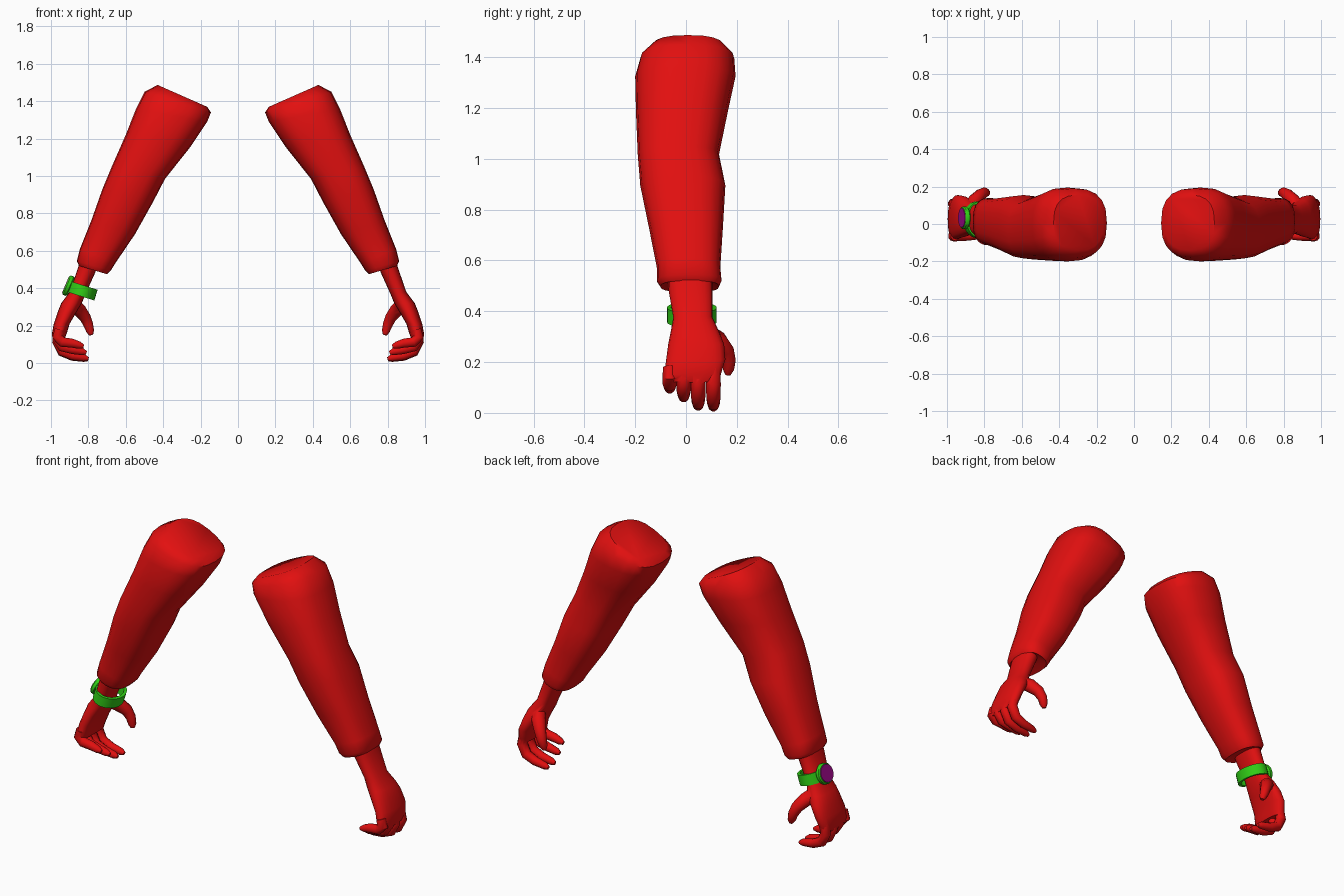
import bpy, bmesh, math
from mathutils import Vector

if "Cube" in bpy.data.objects:
    bpy.data.objects.remove(bpy.data.objects["Cube"])


def material(name, rgb):
    m = bpy.data.materials.new(name)
    m.diffuse_color = (*rgb, 1)
    m.use_nodes = True
    m.node_tree.nodes["Principled BSDF"].inputs["Base Color"].default_value = m.diffuse_color
    return m


RED = material("red", (0.76, 0.005, 0.005))
GREEN = material("green", (0.03, 0.62, 0.008))
PURPLE = material("purple", (0.35, 0.003, 0.26))


def loft(name, rings, mat, angle=45, closed=False):
    """Skin a list of equal-length point rings into one object."""
    bm = bmesh.new()
    vs = [[bm.verts.new(p) for p in r] for r in rings]
    n = len(rings[0])
    pairs = list(zip(vs, vs[1:]))
    if closed:
        pairs.append((vs[-1], vs[0]))
    for a, b in pairs:
        for i in range(n):
            j = (i + 1) % n
            bm.faces.new((a[i], a[j], b[j], b[i]))
    if not closed:
        bm.faces.new(vs[0])
        bm.faces.new(vs[-1])
    bmesh.ops.recalc_face_normals(bm, faces=bm.faces)
    me = bpy.data.meshes.new(name)
    bm.to_mesh(me)
    bm.free()
    ob = bpy.data.objects.new(name, me)
    bpy.context.collection.objects.link(ob)
    me.materials.append(mat)
    smooth(ob, angle)
    return ob


def smooth(ob, angle):
    bpy.ops.object.select_all(action='DESELECT')
    ob.select_set(True)
    bpy.context.view_layer.objects.active = ob
    bpy.ops.object.shade_smooth_by_angle(angle=math.radians(angle))


def section(s, xi, zi, xo, zo, y0, y1, power=2.6, n=20):
    """Rounded-box ring from an inner edge point to an outer edge point."""
    pts = []
    for k in range(n):
        t = 2 * math.pi * k / n
        c, d = math.cos(t), math.sin(t)
        u = math.copysign(abs(c) ** (2 / power), c) / 2 + 0.5
        v = math.copysign(abs(d) ** (2 / power), d) / 2 + 0.5
        pts.append((s * (xi + (xo - xi) * u), y0 + (y1 - y0) * v, zi + (zo - zi) * u))
    return pts


def tube(name, s, path, n=10):
    """Tapered finger through (x, y, z, radius) points."""
    pts = [Vector((s * p[0], p[1], p[2])) for p in path]
    rings = []
    for i, p in enumerate(pts):
        t = (pts[min(i + 1, len(pts) - 1)] - pts[max(i - 1, 0)]).normalized()
        a = (Vector((0, 1, 0)) - t * t.y).normalized()
        b = t.cross(a)
        r = path[i][3]
        rings.append([p + r * (a * math.cos(q) + b * math.sin(q))
                      for q in (2 * math.pi * k / n for k in range(n))])
    return loft(name, rings, RED)


SLEEVE = [
    (0.165, 1.37, 0.43, 1.487, -0.14, 0.155),
    (0.145, 1.34, 0.50, 1.45, -0.18, 0.19),
    (0.165, 1.29, 0.545, 1.36, -0.20, 0.195),
    (0.255, 1.155, 0.60, 1.22, -0.197, 0.165),
    (0.39, 0.985, 0.675, 1.05, -0.19, 0.13),
    (0.455, 0.86, 0.725, 0.93, -0.18, 0.155),
    (0.55, 0.69, 0.785, 0.76, -0.145, 0.145),
    (0.655, 0.535, 0.845, 0.61, -0.115, 0.135),
    (0.68, 0.495, 0.862, 0.545, -0.115, 0.14),
    (0.70, 0.475, 0.85, 0.52, -0.10, 0.13),
    (0.74, 0.495, 0.84, 0.525, -0.07, 0.11),
]
PALM = [
    (0.745, 0.53, 0.84, 0.56, -0.07, 0.105),
    (0.765, 0.48, 0.857, 0.505, -0.07, 0.105),
    (0.815, 0.37, 0.90, 0.38, -0.05, 0.105),
    (0.835, 0.32, 0.945, 0.32, -0.06, 0.13),
    (0.865, 0.27, 0.965, 0.27, -0.07, 0.15),
    (0.90, 0.21, 0.985, 0.21, -0.078, 0.155),
    (0.915, 0.16, 0.996, 0.15, -0.085, 0.138),
    (0.925, 0.135, 0.985, 0.12, -0.08, 0.132),
]
# finger name: y position, height lift, tip x
FINGERS = {"index": (0.108, 0.0, 0.80), "middle": (0.048, 0.003, 0.80),
           "ring": (-0.009, 0.036, 0.81), "little": (-0.064, 0.07, 0.825)}
THUMB = [(0.885, 0.075, 0.32, 0.035), (0.85, 0.125, 0.285, 0.038),
         (0.818, 0.158, 0.245, 0.032), (0.80, 0.169, 0.205, 0.027),
         (0.79, 0.167, 0.17, 0.022), (0.785, 0.165, 0.15, 0.011)]

for s, side in ((-1, "left"), (1, "right")):
    loft(side + "_sleeve", [section(s, *r) for r in SLEEVE], RED, 50)
    hand = loft(side + "_hand", [section(s, *r, power=2.4) for r in PALM], RED)
    digits = [tube("thumb", s, THUMB)]
    for nm, (y, h, tip) in FINGERS.items():
        digits.append(tube(nm, s, [
            (0.955, y, 0.18, 0.026), (0.966, y, 0.115 + h * 0.35, 0.029),
            (0.94, y, 0.06 + h * 0.75, 0.028), (0.885, y, 0.036 + h, 0.025),
            (tip + 0.022, y, 0.025 + h, 0.02), (tip, y, 0.019 + h, 0.010)]))
    # fuse the fingers into the hand
    for d in digits:
        m = hand.modifiers.new("fuse", 'BOOLEAN')
        m.operation, m.solver, m.object = 'UNION', 'EXACT', d
        bpy.context.view_layer.objects.active = hand
        bpy.ops.object.modifier_apply(modifier=m.name)
        bpy.data.objects.remove(d)
    smooth(hand, 50)

# wrist band, wrapped round the left wrist
axis = Vector((0.3, 0, 0.954))
across = Vector((-0.954, 0, 0.3))
centre = Vector((-0.832, 0.023, 0.386))


def oval(a, b, h):
    return [centre + axis * h + across * a * math.cos(q) + Vector((0, b * math.sin(q), 0))
            for q in (2 * math.pi * k / 28 for k in range(28))]


loft("watch_band", [oval(0.076, 0.098, -0.03), oval(0.076, 0.098, 0.03),
                    oval(0.060, 0.082, 0.03), oval(0.060, 0.082, -0.03)], GREEN, 40, True)

# watch case and dial on the outer side of the wrist
out = Vector((-0.92, 0, 0.39))
up = Vector((0.39, 0, 0.92))
seat = Vector((-0.903, 0.033, 0.412))


def disc(r, h):
    return [seat + out * h + up * r * math.cos(q) + Vector((0, r * 1.08 * math.sin(q), 0))
            for q in (2 * math.pi * k / 24 for k in range(24))]


loft("watch_case", [disc(0.048, -0.012), disc(0.056, -0.004), disc(0.056, 0.012),
                    disc(0.051, 0.018)], GREEN, 40)
loft("watch_dial", [disc(0.049, 0.016), disc(0.047, 0.021)], PURPLE, 30)
